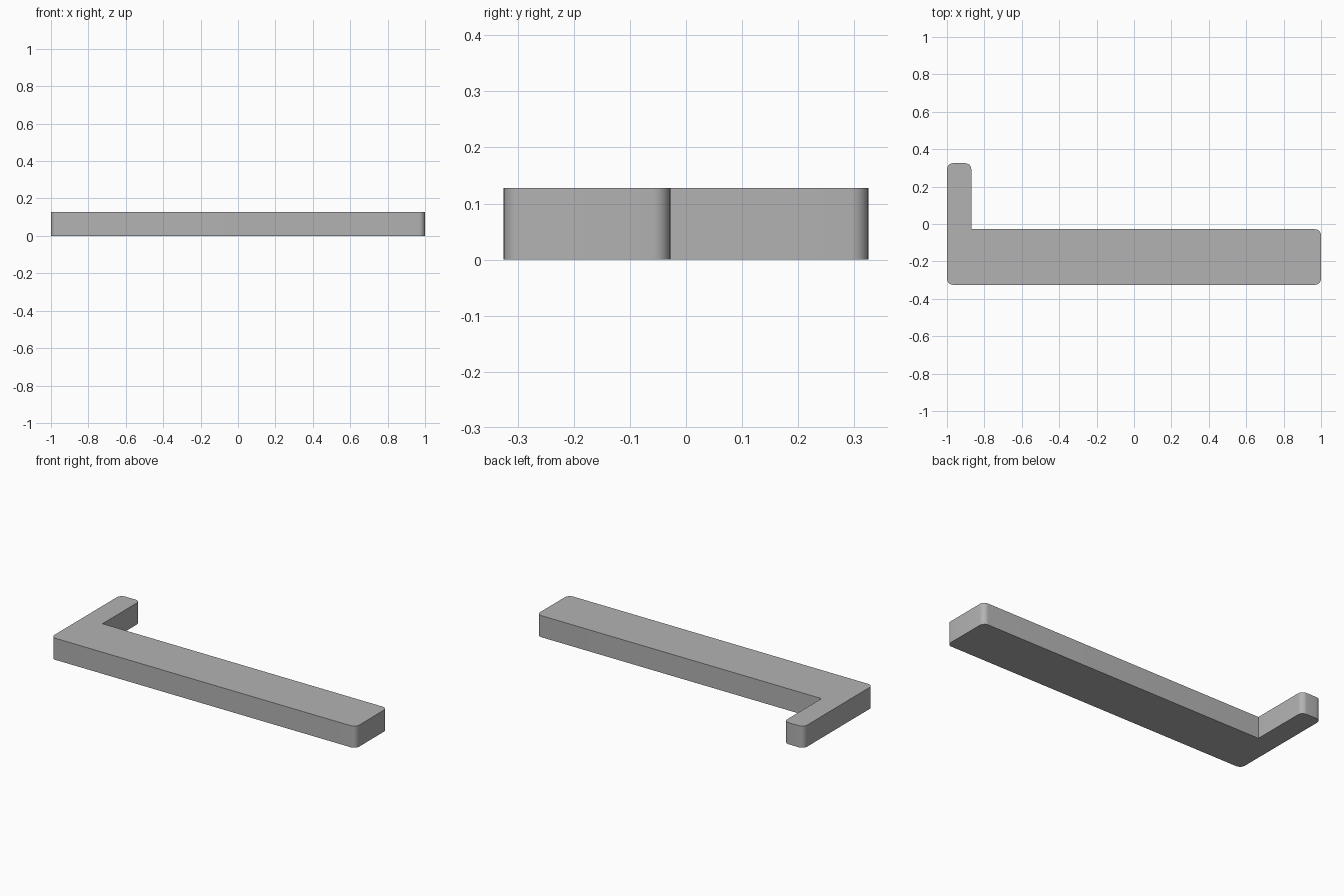
import bpy
import math
from mathutils import Vector

cube = bpy.data.objects.get("Cube")
if cube:
    bpy.data.objects.remove(cube, do_unlink=True)

HEIGHT = 0.128
RADIUS = 0.032
STEPS = 8

# Plan outline, counter-clockwise: (x, y, rounded corner)
corners = [
    (-1, -0.325, True), (1, -0.325, True), (1, -0.028, True),
    (-0.87, -0.028, False), (-0.87, 0.325, True), (-1, 0.325, True),
]


def rounded_outline(points, radius):
    outline = []
    for i, (x, y, is_round) in enumerate(points):
        p = Vector((x, y))
        if not is_round:
            outline.append(p)
            continue
        to_prev = (Vector(points[i - 1][:2]) - p).normalized()
        to_next = (Vector(points[(i + 1) % len(points)][:2]) - p).normalized()
        centre = p + radius * (to_prev + to_next)
        for s in range(STEPS + 1):
            a = math.pi / 2 * s / STEPS
            outline.append(centre - radius * (to_next * math.cos(a) + to_prev * math.sin(a)))
    return outline


# Extruded L-shaped bar
outline = rounded_outline(corners, RADIUS)
n = len(outline)
verts = [(p.x, p.y, z) for z in (0, HEIGHT) for p in outline]
faces = [list(reversed(range(n))), list(range(n, 2 * n))]
faces += [(i, (i + 1) % n, n + (i + 1) % n, n + i) for i in range(n)]
mesh = bpy.data.meshes.new("l_shaped_bar")
mesh.from_pydata(verts, [], faces)
mesh.update()
bar = bpy.data.objects.new("l_shaped_bar", mesh)
bpy.context.collection.objects.link(bar)

# Plain grey
grey = bpy.data.materials.new("grey")
grey.use_nodes = True
colour = (0.45, 0.45, 0.45, 1)
grey.diffuse_color = colour
grey.node_tree.nodes["Principled BSDF"].inputs["Base Color"].default_value = colour
mesh.materials.append(grey)

# Smooth corners, sharp rims
bpy.ops.object.select_all(action="DESELECT")
bar.select_set(True)
bpy.context.view_layer.objects.active = bar
bpy.ops.object.shade_smooth_by_angle(angle=math.radians(30))
